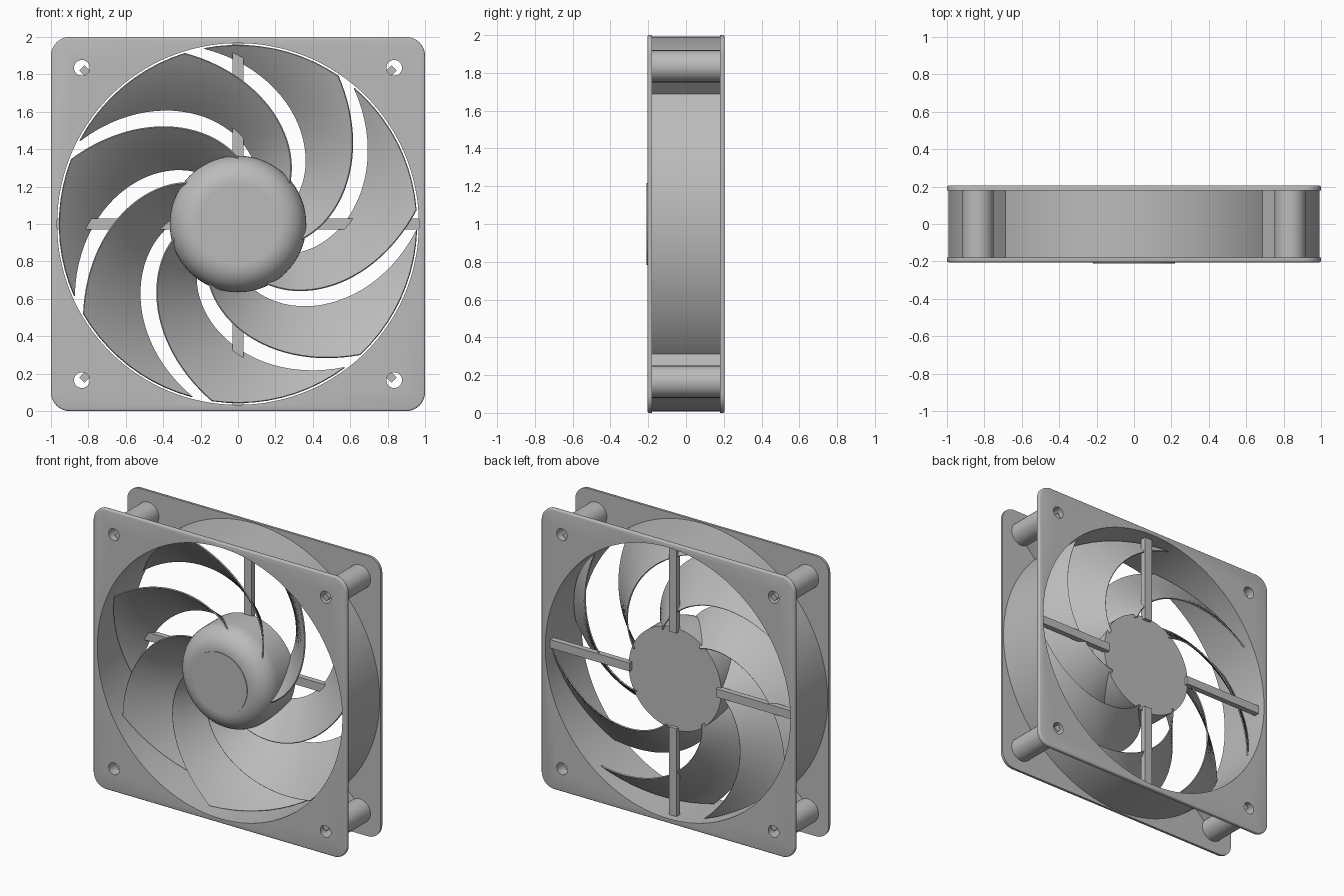
import bpy, bmesh
from math import sin, cos, pi, radians
from mathutils import Matrix, Vector

if "Cube" in bpy.data.objects:
    bpy.data.objects.remove(bpy.data.objects["Cube"])

grey = bpy.data.materials.new("plain_grey")
grey.use_nodes = True
grey.diffuse_color = (0.5, 0.5, 0.5, 1)
grey.node_tree.nodes["Principled BSDF"].inputs["Base Color"].default_value = (0.5, 0.5, 0.5, 1)

CENTRE = Vector((0, 0, 1))
HOLE = 0.835        # screw hole offset from the axis
BORE = 0.967        # inner radius of the duct


def new_object(name, bm):
    bmesh.ops.recalc_face_normals(bm, faces=bm.faces[:])
    mesh = bpy.data.meshes.new(name)
    bm.to_mesh(mesh)
    bm.free()
    mesh.materials.append(grey)
    obj = bpy.data.objects.new(name, mesh)
    bpy.context.collection.objects.link(obj)
    return obj


def finish(obj, smooth=True):
    """Apply modifiers and set the shading."""
    bpy.ops.object.select_all(action='DESELECT')
    obj.select_set(True)
    bpy.context.view_layer.objects.active = obj
    for mod in list(obj.modifiers):
        bpy.ops.object.modifier_apply(modifier=mod.name)
    if smooth:
        bpy.ops.object.shade_smooth_by_angle(angle=radians(35))
    return obj


def lathe(bm, profile, x=0, z=1, steps=96, closed=False):
    """Spin (radius, y) points about an axis along y."""
    verts = [bm.verts.new((x + r, y, z)) for r, y in profile]
    pairs = list(zip(verts, verts[1:]))
    if closed:
        pairs.append((verts[-1], verts[0]))
    edges = [bm.edges.new(p) for p in pairs]
    bmesh.ops.spin(bm, geom=verts + edges, cent=(x, 0, z), axis=(0, 1, 0),
                   angle=2 * pi, steps=steps)
    bmesh.ops.remove_doubles(bm, verts=bm.verts[:], dist=1e-5)


def tube(bm, inner, outer, y0, y1, **kw):
    lathe(bm, [(inner, y0), (outer, y0), (outer, y1), (inner, y1)], closed=True, **kw)


def radial_bar(name, r0, r1, width, y0, y1, angle):
    """Box running outward from the axis at the given angle."""
    bm = bmesh.new()
    bmesh.ops.create_cube(bm, size=1)
    size = Matrix.Diagonal((r1 - r0, y1 - y0, width, 1))
    move = Matrix.Translation(((r0 + r1) / 2, (y0 + y1) / 2, 0))
    turn = Matrix.Translation(CENTRE) @ Matrix.Rotation(-angle, 4, 'Y')
    bmesh.ops.transform(bm, matrix=turn @ move @ size, verts=bm.verts[:])
    return finish(new_object(name, bm), smooth=False)


corners = [(sx * HOLE, 1 + sz * HOLE) for sx in (-1, 1) for sz in (-1, 1)]

# Square flanges with rounded corners, a large bore and four screw holes
cut = bmesh.new()
lathe(cut, [(0, -0.4), (BORE, -0.4), (BORE, 0.4), (0, 0.4)], steps=128)
for cx, cz in corners:
    lathe(cut, [(0, -0.4), (0.042, -0.4), (0.042, 0.4), (0, 0.4)], x=cx, z=cz, steps=32)
cutter = new_object("bore_cutter", cut)
cutter.hide_render = True

for name, side in (("front_flange", -1), ("back_flange", 1)):
    bm = bmesh.new()
    bmesh.ops.create_cube(bm, size=1)
    bmesh.ops.transform(bm, verts=bm.verts[:], matrix=Matrix.Translation(
        (0, side * 0.1925, 1)) @ Matrix.Diagonal((2, 0.025, 2, 1)))
    upright = [e for e in bm.edges
               if abs(e.verts[0].co.y - e.verts[1].co.y) > 0.01]
    bmesh.ops.bevel(bm, geom=upright, offset=0.1, segments=10, profile=0.5,
                    affect='EDGES')
    rim = [e for e in bm.edges if all(v.co.y * side > 0.2 for v in e.verts)]
    bmesh.ops.bevel(bm, geom=rim, offset=0.01, segments=3, profile=0.5,
                    affect='EDGES')
    flange = new_object(name, bm)
    mod = flange.modifiers.new("bore", 'BOOLEAN')
    mod.operation = 'DIFFERENCE'
    mod.solver = 'EXACT'
    mod.object = cutter
    finish(flange)
bpy.data.objects.remove(cutter)

# Round duct between the flanges
bm = bmesh.new()
tube(bm, BORE, 0.992, -0.182, 0.182, steps=128)
finish(new_object("duct_ring", bm))

# Hollow corner posts, each tied to the duct by a diagonal web
for i, (cx, cz) in enumerate(corners):
    bm = bmesh.new()
    tube(bm, 0.042, 0.085, -0.182, 0.182, x=cx, z=cz, steps=32)
    finish(new_object(f"corner_post_{i + 1}", bm))
    radial_bar(f"corner_web_{i + 1}", 0.98, 1.18, 0.04, -0.18, 0.18, pi / 4 + i * pi / 2)

# Struts behind the rotor
for i in range(4):
    radial_bar(f"strut_{i + 1}", 0.34, 0.975, 0.06, 0.11, 0.15, i * pi / 2)

# Hub with a rounded front shoulder
shoulder = [(0.22 + 0.145 * sin(a), -0.06 - 0.145 * cos(a))
            for a in (k * pi / 20 for k in range(11))]
bm = bmesh.new()
lathe(bm, [(0, -0.205)] + shoulder + [(0.365, 0.125), (0, 0.125)])
finish(new_object("hub", bm))

# Thin round cap on the hub
bm = bmesh.new()
lathe(bm, [(0, -0.21), (0.218, -0.21), (0.218, -0.203), (0, -0.203)])
finish(new_object("hub_cap", bm))


def sweep(r, root, middle, tip):
    """Smooth angle through the root, middle and tip of a blade edge."""
    t = (r - 0.365) / 0.595
    return radians(root * (1 - t) * (1 - 2 * t) + middle * 4 * t * (1 - t)
                   + tip * t * (2 * t - 1))


# Seven swept blades: the front edge leads, the back edge trails
ROWS, COLS = 24, 10
for b in range(7):
    bm = bmesh.new()
    grid = []
    for i in range(ROWS + 1):
        r = 0.345 + (0.956 - 0.345) * i / ROWS
        front = sweep(r, -11.4, 25.5, 56.3)
        back = sweep(r, 26.5, 63.5, 101.4)
        row = []
        for j in range(COLS + 1):
            t = j / COLS
            a = front + (back - front) * t + b * 2 * pi / 7
            row.append(bm.verts.new((r * cos(a), -0.12 + 0.26 * t, 1 + r * sin(a))))
        grid.append(row)
    for lo, hi in zip(grid, grid[1:]):
        for j in range(COLS):
            bm.faces.new((lo[j], lo[j + 1], hi[j + 1], hi[j]))
    blade = new_object(f"blade_{b + 1}", bm)
    mod = blade.modifiers.new("thickness", 'SOLIDIFY')
    mod.thickness = 0.008
    mod.offset = 0
    finish(blade)
